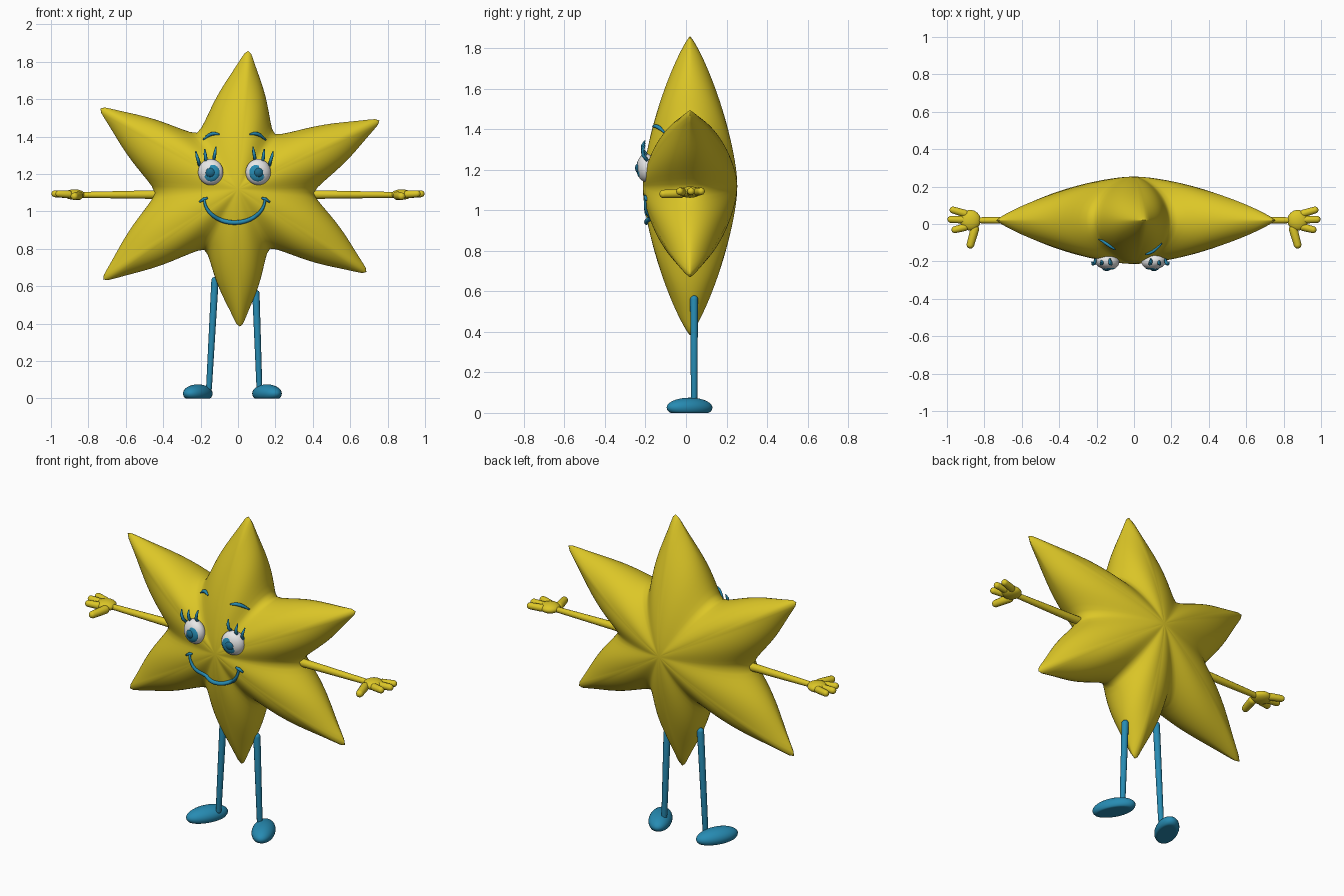
import bpy, bmesh, math
from mathutils import Vector, Matrix
from mathutils.bvhtree import BVHTree

cube = bpy.data.objects.get("Cube")
if cube:
    bpy.data.objects.remove(cube, do_unlink=True)


def material(name, rgb):
    m = bpy.data.materials.new(name)
    m.use_nodes = True
    m.diffuse_color = (*rgb, 1)
    m.node_tree.nodes["Principled BSDF"].inputs["Base Color"].default_value = (*rgb, 1)
    return m


YELLOW = material("yellow", (0.72, 0.57, 0.02))
BLUE = material("blue", (0.02, 0.26, 0.45))
DARK = material("dark blue", (0.012, 0.15, 0.27))
WHITE = material("white", (0.8, 0.8, 0.8))


def finish(name, bm, mat):
    bmesh.ops.recalc_face_normals(bm, faces=bm.faces)
    for f in bm.faces:
        f.smooth = True
    me = bpy.data.meshes.new(name)
    bm.to_mesh(me)
    bm.free()
    me.materials.append(mat)
    ob = bpy.data.objects.new(name, me)
    bpy.context.collection.objects.link(ob)
    return ob


def ellipsoid(name, centre, radii, mat, turn=Matrix.Identity(4), floor=None):
    bm = bmesh.new()
    bmesh.ops.create_uvsphere(bm, u_segments=32, v_segments=20, radius=1)
    bm.transform(Matrix.Translation(centre) @ turn @ Matrix.Diagonal((*radii, 1)))
    if floor is not None:
        for v in bm.verts:
            v.co.z = max(v.co.z, floor)
    return finish(name, bm, mat)


def tube(name, points, radii, mat, sides=12):
    """Round tube along a path, closed at both ends."""
    pts = [Vector(p) for p in points]
    bm = bmesh.new()
    rings = []
    for i, p in enumerate(pts):
        d = (pts[min(i + 1, len(pts) - 1)] - pts[max(i - 1, 0)]).normalized()
        ref = Vector((0, 1, 0)) if abs(d.y) < 0.9 else Vector((0, 0, 1))
        u = d.cross(ref).normalized()
        w = d.cross(u)
        rings.append([bm.verts.new(p + radii[i] * (u * math.cos(a) + w * math.sin(a)))
                      for a in (math.tau * j / sides for j in range(sides))])
    for a, b in zip(rings, rings[1:]):
        for j in range(sides):
            n = (j + 1) % sides
            bm.faces.new((a[j], a[n], b[n], b[j]))
    bm.faces.new(rings[0])
    bm.faces.new(rings[-1])
    return finish(name, bm, mat)


def capsule(name, a, b, ra, rb, mat):
    """Straight tapered tube with rounded ends."""
    a, b = Vector(a), Vector(b)
    d = (b - a).normalized()
    pts, radii = [], []
    for end, r, sign in ((a, ra, -1), (b, rb, 1)):
        cap = [(end + d * sign * r * (math.sin(t) - 1), r * math.cos(t) + 0.0005)
               for t in (math.pi / 2 * i / 5 for i in range(6))]
        for p, q in (cap if sign > 0 else reversed(cap)):
            pts.append(p)
            radii.append(q)
    return tube(name, pts, radii, mat)


# Star body: puffed six-pointed outline
CENTRE = Vector((0, 1.12))
TIPS = [(0.055, 1.868), (0.765, 1.49), (0.695, 0.67), (0.01, 0.375), (-0.73, 0.63), (-0.745, 1.555)]
DIPS = [(0.19, 1.405), (0.395, 1.10), (0.165, 0.81), (-0.175, 0.805), (-0.435, 1.10), (-0.215, 1.41)]
DEPTH, MID, RINGS, STEPS = 0.235, 0.02, 24, 12


def star_outline():
    out = []
    for i in range(6):
        tip = Vector(TIPS[i]) - CENTRE
        side = Vector((tip.y, -tip.x)).normalized()
        for sign, dip in ((-1, DIPS[i - 1]), (1, DIPS[i])):
            dip = Vector(dip) - CENTRE
            end = tip * 0.975 + side * sign * 0.018
            flank = []
            for s in range(STEPS + 1):
                f = s / STEPS
                bulge = side * sign * 0.014 * math.sin(math.pi * f) ** 2
                flank.append((dip.lerp(end, f) + bulge, f))
            if sign < 0:
                out += flank + [(tip, 1.0)]
            else:
                out += flank[:0:-1]
    return out


outline = star_outline()
count = len(outline)
bm = bmesh.new()
rim = [bm.verts.new((p.x, MID, p.y + CENTRE.y)) for p, k in outline]
for face_dir in (-1, 1):
    hub = bm.verts.new((0, MID + face_dir * DEPTH, CENTRE.y))
    last = None
    for r in range(1, RINGS + 1):
        t = math.sin(math.pi / 2 * r / RINGS)
        if r == RINGS:
            ring = rim
        else:
            ring = [bm.verts.new((p.x * t, MID + face_dir * DEPTH * (1 - t ** 1.5) ** (0.5 + 0.35 * k ** 3),
                                  p.y * t + CENTRE.y)) for p, k in outline]
        for j in range(count):
            n = (j + 1) % count
            if last:
                bm.faces.new((last[j], last[n], ring[n], ring[j]))
            else:
                bm.faces.new((hub, ring[n], ring[j]))
        last = ring
surface = BVHTree.FromBMesh(bm)
body = finish("star_body", bm, YELLOW)
soften = body.modifiers.new("soften", "SMOOTH")
soften.factor = 0.5
soften.iterations = 4


def on_face(x, z, lift=0.0):
    """Point on the front of the star."""
    hit = surface.ray_cast(Vector((x, -2, z)), Vector((0, 1, 0)))[0]
    return Vector((x, (hit.y if hit else MID) - lift, z))


# Arms and hands
for side, label, shoulder in ((1, "left", 0.36), (-1, "right", 0.40)):
    def at(x, y, z):
        return (side * x, y, z)
    capsule(label + "_arm", at(shoulder, 0.02, 1.09), at(0.86, 0.02, 1.088), 0.023, 0.015, YELLOW)
    ellipsoid(label + "_palm", at(0.875, 0.02, 1.09), (0.055, 0.055, 0.028), YELLOW)
    for n, (y0, y1, reach) in enumerate(((-0.012, -0.035, 0.975), (0.022, 0.025, 0.997), (0.05, 0.08, 0.985))):
        capsule(f"{label}_finger_{n + 1}", at(0.885, y0, 1.09), at(reach, y1, 1.095), 0.02, 0.018, YELLOW)
    capsule(label + "_thumb", at(0.845, -0.005, 1.085), at(0.88, -0.13, 1.08), 0.023, 0.02, YELLOW)

# Legs and turned-out feet
for side, label, top, ankle, foot in ((1, "left", (0.095, 0.04, 0.58), (0.115, 0.04, 0.04), 0.155),
                                      (-1, "right", (-0.122, 0.04, 0.65), (-0.156, 0.04, 0.04), -0.215)):
    capsule(label + "_leg", top, ankle, 0.019, 0.015, BLUE)
    ellipsoid(label + "_foot", (foot, 0.0175, 0.026), (0.063, 0.123, 0.049), BLUE,
              Matrix.Rotation(side * math.radians(27), 4, "Z"), floor=0.0)

# Eyes with iris, pupil, lashes and brow
for side, label, ex in ((1, "left", 0.108), (-1, "right", -0.146)):
    turn = Matrix.Rotation(side * math.radians(10), 4, "Z")
    eye = Vector((ex, -0.197, 1.21))
    ellipsoid(label + "_eyeball", eye, (0.068, 0.046, 0.07), WHITE, turn)
    for part, off, rad, mat in (("iris", 0.026, 0.05, BLUE), ("pupil", 0.034, 0.027, DARK)):
        shift = turn @ Vector((-side * 0.004, -off, -0.002))
        ellipsoid(f"{label}_{part}", eye + shift, (rad, 0.02, rad), mat, turn)
    for n, (dx, lean) in enumerate(((-0.016, -0.012), (0.024, 0.008), (0.06, 0.02))):
        x, z = ex + side * dx, 1.27 - 0.012 * n
        path = [(x, -0.19, z), (x + side * lean * 0.3, -0.212, z + 0.025),
                (x + side * lean * 0.7, -0.214, z + 0.05), (x + side * lean, -0.203, z + 0.075)]
        tube(f"{label}_lash_{n + 1}", path, (0.008, 0.009, 0.008, 0.003), BLUE, 8)
    brow = []
    for i in range(9):
        f = i / 8
        x = ex + side * (-0.045 + 0.085 * f)
        brow.append(on_face(x, 1.412 - 0.03 * f + 0.016 * math.sin(math.pi * f), 0.004))
    tube(label + "_brow", brow, [0.004 + 0.006 * math.sin(math.pi * i / 8) for i in range(9)], BLUE, 8)

# Smile with a small tick at each corner
smile = []
for i in range(29):
    a = math.pi * i / 28
    smile.append(on_face(-0.018 - 0.162 * math.cos(a), 1.065 - 0.125 * math.sin(a), 0.004))
tube("smile", smile, [0.006 + 0.006 * math.sin(math.pi * i / 28) for i in range(29)], BLUE, 8)
for side, label in ((1, "left"), (-1, "right")):
    ends = [on_face(-0.018 + side * dx, z, 0.003) for dx, z in ((0.145, 1.072), (0.165, 1.065), (0.188, 1.05))]
    tube(label + "_smile_corner", ends, (0.005, 0.009, 0.005), BLUE, 8)
